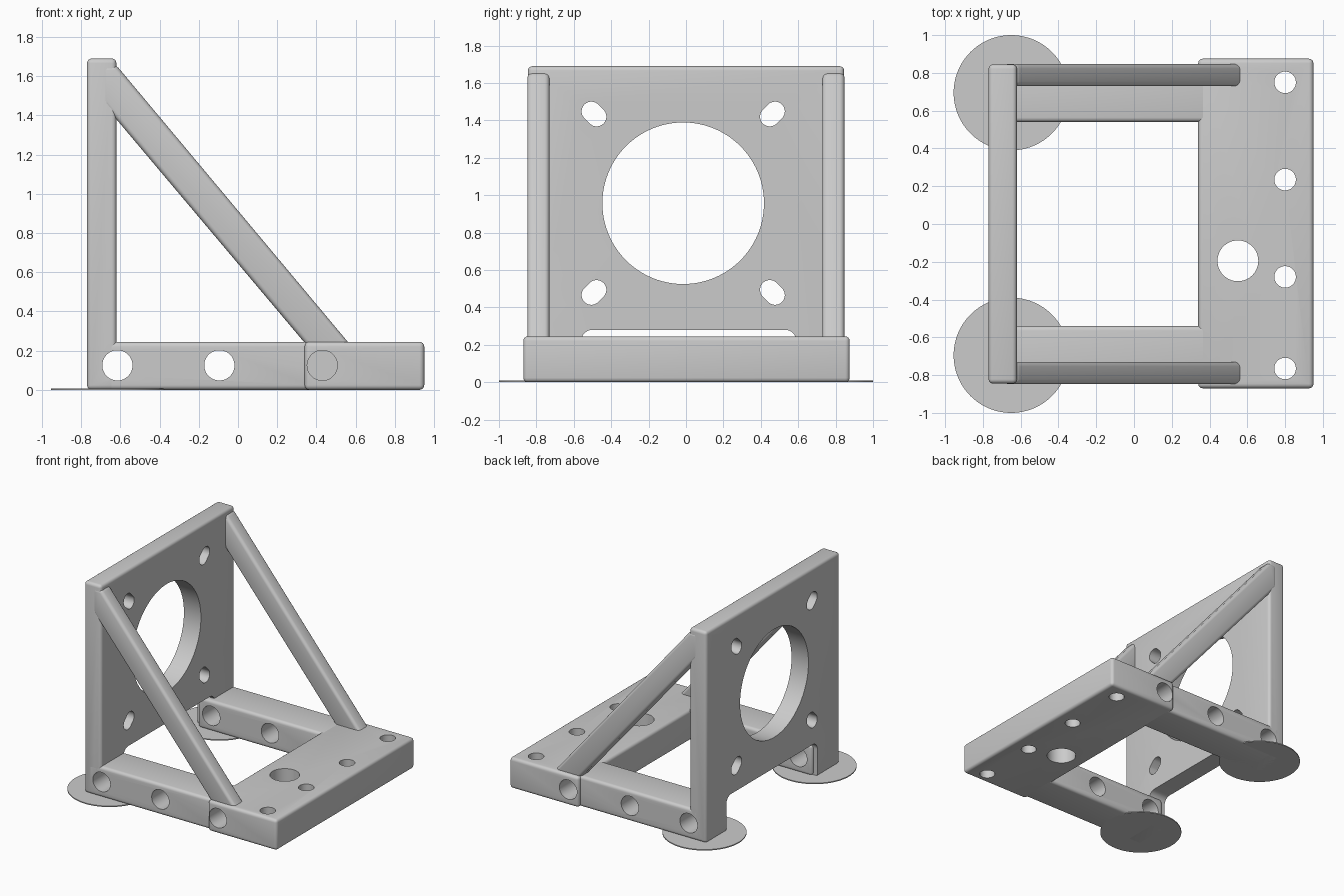
import bpy, bmesh
from math import cos, sin, pi, radians
from mathutils import Vector

cube = bpy.data.objects.get("Cube")
if cube:
    bpy.data.objects.remove(cube, do_unlink=True)

grey = bpy.data.materials.new("plain grey")
grey.use_nodes = True
COLOUR = (0.6, 0.6, 0.6, 1)
grey.diffuse_color = COLOUR
grey.node_tree.nodes["Principled BSDF"].inputs["Base Color"].default_value = COLOUR


def prism(name, points, axis, low, high):
    """Extrude a 2D outline along an axis; the outline uses the other two axes in order."""
    bm = bmesh.new()

    def place(p, h):
        return {"x": (h, p[0], p[1]), "y": (p[0], h, p[1]), "z": (p[0], p[1], h)}[axis]

    bottom = [bm.verts.new(place(p, low)) for p in points]
    top = [bm.verts.new(place(p, high)) for p in points]
    bm.faces.new(bottom)
    bm.faces.new(top)
    for i in range(len(points)):
        j = (i + 1) % len(points)
        bm.faces.new((bottom[i], bottom[j], top[j], top[i]))
    bmesh.ops.recalc_face_normals(bm, faces=bm.faces)
    mesh = bpy.data.meshes.new(name)
    bm.to_mesh(mesh)
    bm.free()
    mesh.materials.append(grey)
    obj = bpy.data.objects.new(name, mesh)
    bpy.context.collection.objects.link(obj)
    return obj


def rect(a0, a1, b0, b1):
    return [(a0, b0), (a1, b0), (a1, b1), (a0, b1)]


def circle(a, b, r, n=64):
    return [(a + r * cos(2 * pi * i / n), b + r * sin(2 * pi * i / n)) for i in range(n)]


def slot(a, b, r, half, direction, n=40):
    """Stadium outline, stretched along a direction."""
    d = Vector(direction).normalized()
    outline = []
    for i in range(n):
        v = Vector((cos(2 * pi * (i + 0.5) / n), sin(2 * pi * (i + 0.5) / n)))
        outline.append(Vector((a, b)) + v * r + d * half * (1 if v.dot(d) > 0 else -1))
    return outline


def finish(obj, cutters=(), bevel=0.024):
    """Round the edges, then drill the sharp-edged holes."""
    bpy.ops.object.select_all(action="DESELECT")
    bpy.context.view_layer.objects.active = obj
    obj.select_set(True)
    if bevel:
        mod = obj.modifiers.new("rounding", "BEVEL")
        mod.width = bevel
        mod.segments = 4
        bpy.ops.object.modifier_apply(modifier=mod.name)
    for cutter in cutters:
        mod = obj.modifiers.new("hole", "BOOLEAN")
        mod.operation = "DIFFERENCE"
        mod.solver = "EXACT"
        mod.object = cutter
        bpy.ops.object.modifier_apply(modifier=mod.name)
    bpy.ops.object.shade_smooth_by_angle(angle=radians(32))


# Cutters for the cross holes through the side rails
cross = [prism("cross_cutter", circle(x, 0.125, 0.077), "y", -1.1, 1.1) for x in (-0.615, -0.095)]
blind = [prism("blind_cutter", circle(0.43, 0.125, 0.077), "y", *sorted((s * 0.55, s * 1.1)))
         for s in (-1, 1)]

# Cutters for the upright plate: bore, four radial slots and bottom opening
MID_Y, MID_Z = -0.015, 0.957
plate_cuts = [prism("bore_cutter", circle(MID_Y, MID_Z, 0.432, 96), "x", -1, -0.4)]
for sy in (-1, 1):
    for sz in (-1, 1):
        plate_cuts.append(prism("slot_cutter", slot(MID_Y + sy * 0.477, MID_Z + sz * 0.477,
                                                    0.052, 0.02, (sy, sz)), "x", -1, -0.4))
R, N = 0.06, 8
opening = [(-0.56, -0.1), (0.59, -0.1)]
for corner, start in ((0.53, 0), (-0.50, pi / 2)):
    opening += [(corner + R * cos(start + pi / 2 * i / N), 0.22 + R * sin(start + pi / 2 * i / N))
                for i in range(N + 1)]
plate_cuts.append(prism("opening_cutter", opening, "x", -1, -0.4))

# Cutters for the vertical holes in the base plate
base_cuts = [prism("bolt_cutter", circle(0.8, y, 0.057), "z", -0.2, 0.5)
             for y in (0.75, 0.235, -0.28, -0.765)]
base_cuts.append(prism("large_cutter", circle(0.55, -0.195, 0.108), "z", -0.2, 0.5))

# Upright plate and base plate
finish(prism("upright_plate", rect(-0.845, 0.845, 0, 1.69), "x", -0.77, -0.62),
       plate_cuts + cross[:1])
finish(prism("base_plate", rect(0.34, 0.95, -0.87, 0.875), "z", 0, 0.245), base_cuts + blind)

# Side rails, diagonal braces and foot discs
for side, s in (("right", -1), ("left", 1)):
    rail_y = sorted((s * 0.54, s * 0.845))
    finish(prism(side + "_rail", rect(-0.735, 0.39, *rail_y), "z", 0, 0.245),
           cross + [blind[(s + 1) // 2]])
    outline = [(-0.69, 1.655), (-0.62, 1.655), (0.585, 0.215), (0.361, 0.215), (-0.69, 1.463)]
    finish(prism(side + "_brace", outline, "y", *sorted((s * 0.73, s * 0.847))))
    finish(prism(side + "_foot_disc", circle(-0.65, s * 0.695, 0.305, 96), "z", 0, 0.008), bevel=0)

for cutter in cross + blind + plate_cuts + base_cuts:
    bpy.data.objects.remove(cutter, do_unlink=True)
